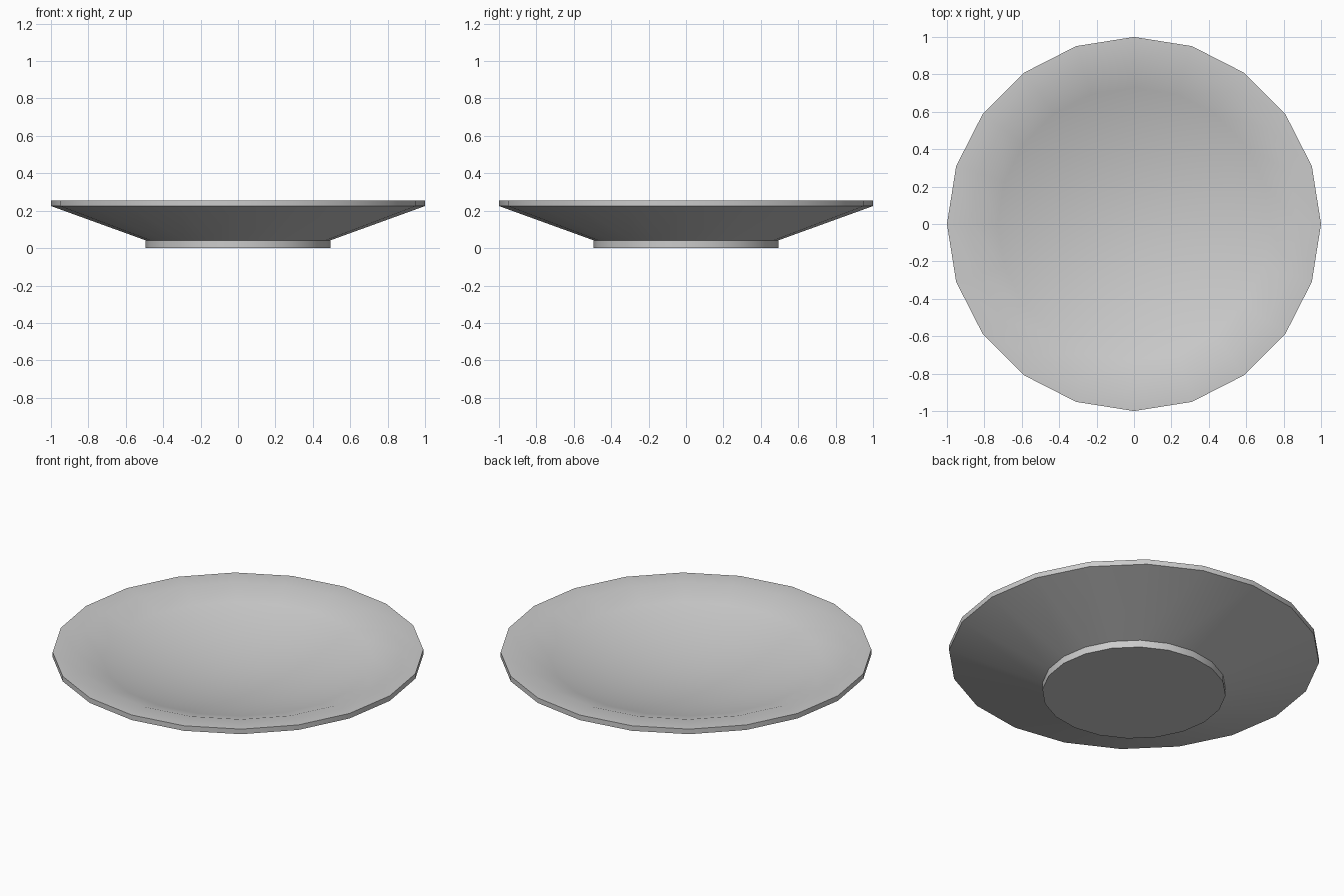
import bpy
import bmesh
from math import radians, tan
from mathutils import Matrix, Vector

if "Cube" in bpy.data.objects:
    bpy.data.objects.remove(bpy.data.objects["Cube"])

SIDES = 20
RIM_Z = 0.255
WELL_R = 0.875
WELL_DEPTH = WELL_R * tan(radians(20)) / 2


def lathe(name, profile, sides):
    """Spin an (r, z) profile about z; ends on the axis are merged to a point."""
    bm = bmesh.new()
    verts = [bm.verts.new((r, 0, z)) for r, z in profile]
    edges = [bm.edges.new(pair) for pair in zip(verts, verts[1:])]
    bmesh.ops.spin(bm, geom=verts + edges, cent=(0, 0, 0), axis=(0, 0, 1),
                   angle=radians(360), steps=sides, use_merge=True)
    bmesh.ops.remove_doubles(bm, verts=bm.verts, dist=1e-4)
    bmesh.ops.recalc_face_normals(bm, faces=bm.faces)
    mesh = bpy.data.meshes.new(name)
    bm.to_mesh(mesh)
    bm.free()
    obj = bpy.data.objects.new(name, mesh)
    bpy.context.collection.objects.link(obj)
    return obj


# Foot, flared underside and flat rim
outside = [(0, 0), (0.495, 0), (0.495, 0.042), (1, 0.225), (1, RIM_Z)]

# Shallow rounded well, from the rim's inner edge to the centre
STEPS = 6
well = [(WELL_R * (1 - i / STEPS),
         RIM_Z - WELL_DEPTH * (1 - (1 - i / STEPS) ** 2))
        for i in range(STEPS + 1)]

plate = lathe("plate", outside + well, SIDES)

# Smooth faces, crisp rim and foot edges
bpy.context.view_layer.objects.active = plate
plate.select_set(True)
bpy.ops.object.shade_smooth_by_angle(angle=radians(30))
